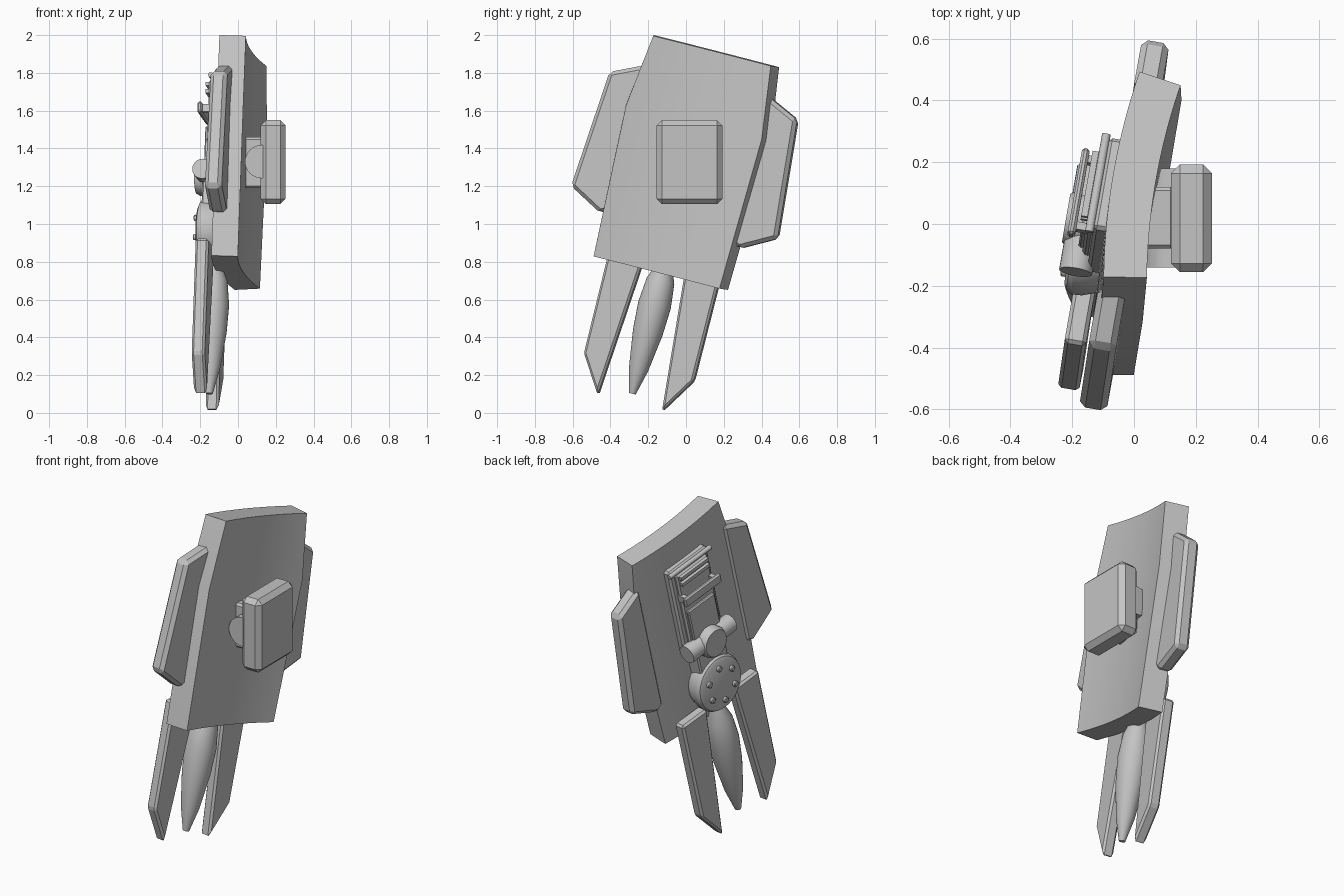
import bpy, bmesh, math
from mathutils import Matrix, Vector

cube = bpy.data.objects.get("Cube")
if cube:
    bpy.data.objects.remove(cube, do_unlink=True)

grey = bpy.data.materials.new("plain grey")
grey.use_nodes = True
grey.diffuse_color = (0.55, 0.55, 0.55, 1)
grey.node_tree.nodes["Principled BSDF"].inputs["Base Color"].default_value = (0.55, 0.55, 0.55, 1)

# Tilted frame of the shield: local x = width, y = length, z = towards the arm
V = Vector((0.035, 0.242, 0.969)).normalized()
U = Vector((0.17, 0.97, -0.242))
U = (U - V * U.dot(V)).normalized()
W = U.cross(V)
FRAME = Matrix.Translation((-0.02, 0, 1.3)) @ Matrix((U, V, W)).transposed().to_4x4()
WORLD = Matrix.Identity(4)


def finish(name, bm, frame=FRAME, bevel=0, smooth=False):
    bmesh.ops.recalc_face_normals(bm, faces=bm.faces)
    if bevel:
        bmesh.ops.bevel(bm, geom=bm.edges[:], offset=bevel, segments=1, affect='EDGES', clamp_overlap=True)
    bm.transform(frame)
    mesh = bpy.data.meshes.new(name)
    bm.to_mesh(mesh)
    bm.free()
    mesh.materials.append(grey)
    ob = bpy.data.objects.new(name, mesh)
    bpy.context.collection.objects.link(ob)
    if smooth:
        bpy.ops.object.select_all(action='DESELECT')
        ob.select_set(True)
        bpy.context.view_layer.objects.active = ob
        bpy.ops.object.shade_smooth_by_angle(angle=math.radians(32))
    return ob


def loft(name, rings, **kw):
    """Skin a list of equal rings and cap both ends."""
    bm = bmesh.new()
    rows = [[bm.verts.new(p) for p in ring] for ring in rings]
    n = len(rows[0])
    for a, b in zip(rows, rows[1:]):
        for i in range(n):
            bm.faces.new((a[i], a[(i + 1) % n], b[(i + 1) % n], b[i]))
    bm.faces.new(rows[0])
    bm.faces.new(rows[-1])
    return finish(name, bm, **kw)


def prism(name, outline, low, high, **kw):
    return loft(name, [[(x, y, z) for x, y in outline] for z in (low, high)], **kw)


def box(name, x, y, z, **kw):
    return prism(name, [(x[0], y[0]), (x[1], y[0]), (x[1], y[1]), (x[0], y[1])], *z, **kw)


def lathe(name, profile, centre, axis, sides=32, **kw):
    """Revolve (distance, radius) pairs about a coordinate axis."""
    rings = []
    for d, r in profile:
        ring = []
        for i in range(sides):
            t = math.tau * i / sides
            p = [0, 0, 0]
            p[axis], p[axis - 1], p[axis - 2] = d, r * math.cos(t), r * math.sin(t)
            ring.append(Vector(p) + Vector(centre))
        rings.append(ring)
    return loft(name, rings, smooth=True, **kw)


# Curved shield plate
R, HALF, SEG = 2.18, 0.07, 20
rings = []
for length, half_width in ((-0.575, 0.362), (0.245, 0.39), (0.635, 0.338)):
    angles = [half_width / R * (2 * i / SEG - 1) for i in range(SEG + 1)]
    arc = lambda r, t: (r * math.sin(t), length, R - r * math.cos(t))
    rings.append([arc(R + HALF, t) for t in angles] + [arc(R - HALF, t) for t in reversed(angles)])
loft("shield_plate", rings, smooth=True)

# Side wings and tail blades, mirrored
for side, s in (("left", 1), ("right", -1)):
    wing = [(0.335, 0.475), (0.52, 0.39), (0.572, -0.246), (0.385, -0.347), (0.335, -0.32)]
    prism(side + "_wing", [(s * x, y) for x, y in wing], -0.055, 0.035, bevel=0.02)
    blade = [(0.307, -0.463), (0.11, -0.465), (0.178, -1.287), (0.304, -1.09)]
    prism(side + "_tail_blade", [(s * x, y) for x, y in blade], -0.14, -0.07, bevel=0.012)

# Spindle between the blades
lathe("spindle", [(-1.235, 0.018), (-1.1, 0.052), (-0.9, 0.08), (-0.75, 0.088),
                  (-0.62, 0.075), (-0.5, 0.03)], (0, 0, -0.09), 1)

# Studded disc
lathe("disc", [(-0.06, 0.15), (-0.11, 0.168), (-0.145, 0.17), (-0.163, 0.16), (-0.172, 0.14)],
      (0, -0.35, 0), 2, sides=40)
for i in range(6):
    t = math.tau * (i + 0.5) / 6
    lathe("disc_stud", [(-0.165, 0.017), (-0.186, 0.017), (-0.19, 0.012)],
          (0.105 * math.cos(t), -0.35 + 0.105 * math.sin(t), 0), 2, sides=12)

# Mechanism panel
box("panel_base", (-0.155, 0.155), (-0.1, 0.48), (-0.105, -0.05), bevel=0.012)
box("panel_inner", (-0.125, 0.125), (-0.1, 0.45), (-0.13, -0.1), bevel=0.01)
box("panel_step", (-0.105, 0.105), (0.0, 0.2), (-0.145, -0.12), bevel=0.006)
box("panel_foot", (-0.11, 0.11), (-0.32, -0.1), (-0.15, -0.05), bevel=0.008)
for y in (0.38, 0.42):
    box("panel_slat", (-0.11, 0.11), (y, y + 0.02), (-0.15, -0.12))
box("crossbar", (-0.145, 0.145), (0.265, 0.325), (-0.185, -0.16), bevel=0.008)
for x in (-0.125, 0.1):
    box("crossbar_bracket", (x, x + 0.025), (0.275, 0.315), (-0.17, -0.1))
lathe("panel_rod", [(-0.165, 0.014), (0.165, 0.014)], (0, 0.465, -0.115), 0, sides=12)

# Hinge across the panel
lathe("hinge_cylinder", [(-0.175, 0.054), (0.175, 0.054)], (0, -0.05, -0.14), 0, sides=24)
lathe("hinge_cap", [(-0.09, 0.092), (-0.18, 0.092), (-0.2, 0.08)], (0, -0.06, 0), 2)

# Arm mount and pad
box("mount_block", (0.03, 0.13), (-0.08, 0.12), (1.19, 1.46), frame=WORLD, bevel=0.012)
lathe("mount_cylinder", [(-0.14, 0.088), (0.18, 0.088)], (0.125, 0, 1.33), 1, frame=WORLD)
box("arm_pad", (0.12, 0.252), (-0.155, 0.192), (1.105, 1.55), frame=WORLD, bevel=0.028)
